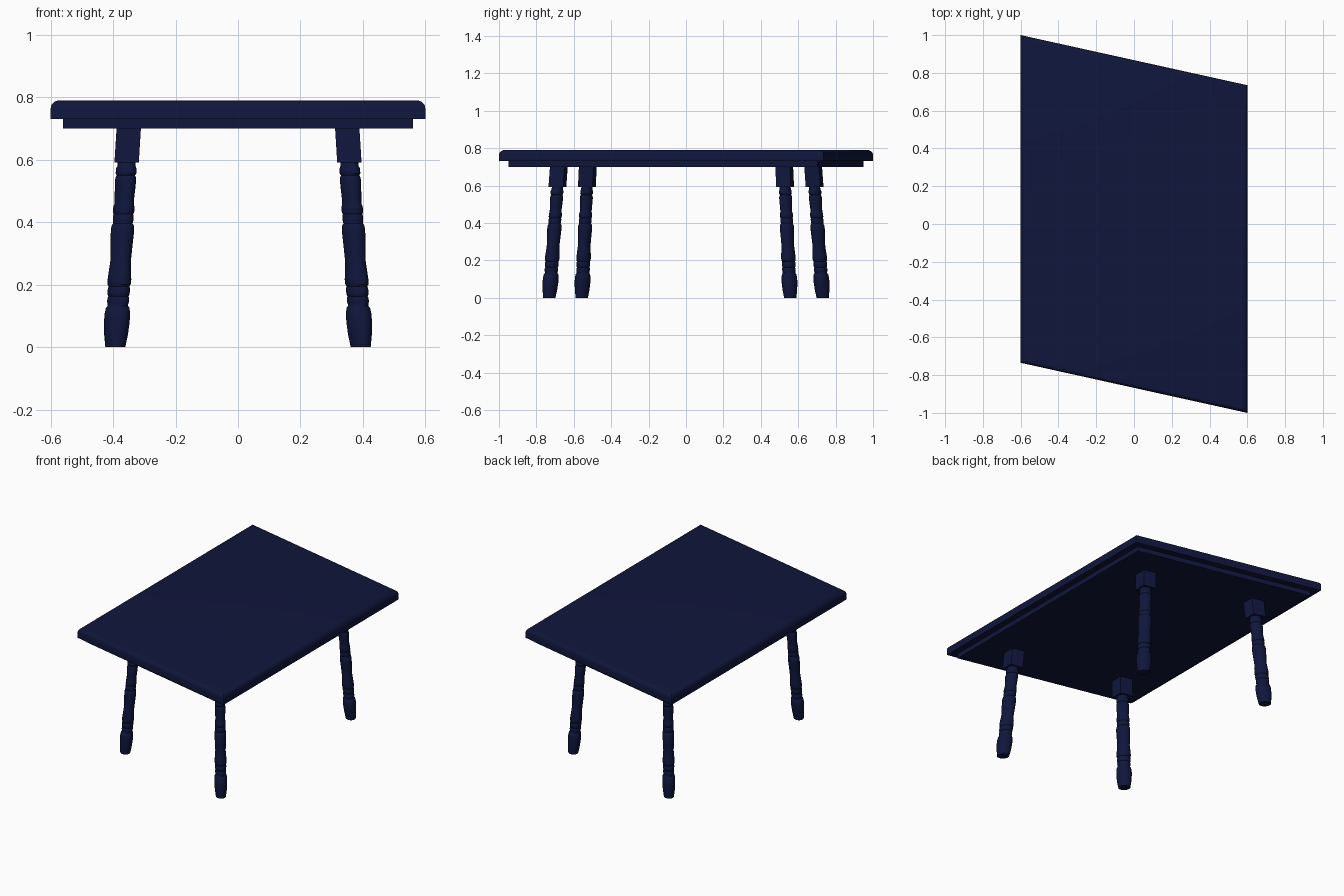
import bpy, bmesh, math

if "Cube" in bpy.data.objects:
    bpy.data.objects.remove(bpy.data.objects["Cube"])

SKEW = -0.221  # the whole table is skewed sideways in plan

navy = bpy.data.materials.new("navy_paint")
navy.diffuse_color = (0.005, 0.008, 0.045, 1)
navy.use_nodes = True
navy.node_tree.nodes["Principled BSDF"].inputs["Base Color"].default_value = navy.diffuse_color


def finish(bm, name, angle=35):
    for v in bm.verts:
        v.co.y += SKEW * v.co.x
    bmesh.ops.recalc_face_normals(bm, faces=bm.faces)
    mesh = bpy.data.meshes.new(name)
    bm.to_mesh(mesh)
    bm.free()
    mesh.materials.append(navy)
    ob = bpy.data.objects.new(name, mesh)
    bpy.context.collection.objects.link(ob)
    bpy.ops.object.select_all(action='DESELECT')
    ob.select_set(True)
    bpy.context.view_layer.objects.active = ob
    bpy.ops.object.shade_smooth_by_angle(angle=math.radians(angle))
    return ob


def add_box(bm, hx, hy, z0, z1):
    verts = bmesh.ops.create_cube(bm, size=1)["verts"]
    for v in verts:
        v.co = (v.co.x * 2 * hx, v.co.y * 2 * hy, z1 if v.co.z > 0 else z0)
    return verts


# Table top with rounded upper edge
bm = bmesh.new()
add_box(bm, 0.6, 0.8674, 0.73, 0.79)
upper = [e for e in bm.edges if all(v.co.z > 0.78 for v in e.verts)]
bmesh.ops.bevel(bm, geom=upper, offset=0.026, segments=5, profile=0.5, affect='EDGES')
finish(bm, "table_top")

# Thinner slab under the top
bm = bmesh.new()
add_box(bm, 0.56, 0.826, 0.70, 0.732)
finish(bm, "under_slab")

# Turned leg profile: radius, height
PROFILE = [(0.032, 0), (0.038, 0.04), (0.041, 0.08), (0.041, 0.105), (0.038, 0.125),
           (0.033, 0.132), (0.033, 0.138), (0.035, 0.145), (0.035, 0.157), (0.032, 0.163),
           (0.035, 0.168), (0.036, 0.18), (0.035, 0.19), (0.033, 0.195), (0.037, 0.20),
           (0.038, 0.215), (0.036, 0.24), (0.033, 0.275), (0.035, 0.32), (0.037, 0.36),
           (0.037, 0.38), (0.035, 0.391), (0.031, 0.396), (0.033, 0.405), (0.033, 0.42),
           (0.031, 0.426), (0.034, 0.432), (0.034, 0.45), (0.031, 0.458), (0.031, 0.475),
           (0.033, 0.51), (0.034, 0.535), (0.032, 0.545), (0.029, 0.55), (0.033, 0.556),
           (0.033, 0.572), (0.029, 0.58), (0.029, 0.60)]
SIDES = 32


def make_leg(sx, sy, name):
    bm = bmesh.new()
    rings = []
    for r, z in PROFILE:
        rings.append([bm.verts.new((r * math.cos(2 * math.pi * i / SIDES),
                                    r * math.sin(2 * math.pi * i / SIDES), z))
                      for i in range(SIDES)])
    for a, b in zip(rings, rings[1:]):
        for i in range(SIDES):
            j = (i + 1) % SIDES
            bm.faces.new((a[i], a[j], b[j], b[i]))
    bm.faces.new(rings[0][::-1])
    bm.faces.new(rings[-1])
    # Square block at the head of the leg
    add_box(bm, 0.039, 0.039, 0.592, 0.705)
    # Splay outwards towards the floor
    for v in bm.verts:
        t = 1 - v.co.z / 0.7
        v.co.x += sx * (0.35 + 0.043 * t)
        v.co.y += sy * (0.6025 + 0.0415 * t)
    finish(bm, name)


for sx, side in ((-1, "left"), (1, "right")):
    for sy, end in ((-1, "front"), (1, "back")):
        make_leg(sx, sy, f"{end}_{side}_leg")
